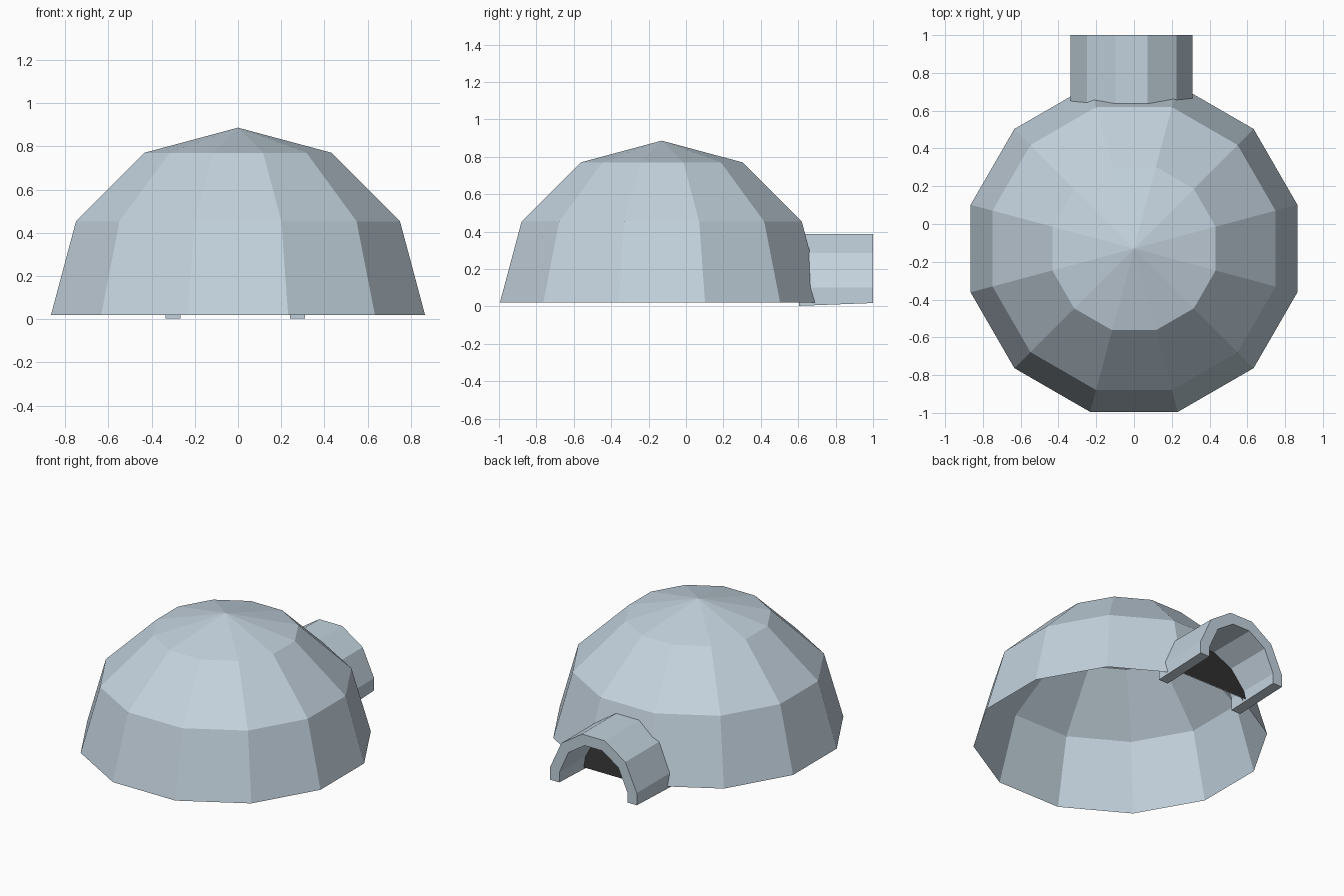
import bpy, bmesh, math

if "Cube" in bpy.data.objects:
    bpy.data.objects.remove(bpy.data.objects["Cube"])

def material(name, rgb):
    m = bpy.data.materials.new(name)
    m.diffuse_color = (*rgb, 1)
    m.use_nodes = True
    m.node_tree.nodes["Principled BSDF"].inputs["Base Color"].default_value = m.diffuse_color
    return m

ICE = material("pale_ice_blue", (0.55, 0.65, 0.73))
DARK = material("dark_grey", (0.03, 0.03, 0.03))

def add_object(name, bm, mat):
    me = bpy.data.meshes.new(name)
    bm.to_mesh(me)
    bm.free()
    me.materials.append(mat)
    ob = bpy.data.objects.new(name, me)
    bpy.context.collection.objects.link(ob)
    return ob

def mirrored(half, cx=0.0):
    """Arch outline from the right foot over the top to the left foot."""
    return [(cx + x, z) for x, z in half] + [(cx - x, z) for x, z in reversed(half)]

# Dome: open twelve-sided shell, three rings and an apex
CY, BASE, R, H = -0.13, 0.02, 0.8955, 0.866
bm = bmesh.new()
rings = []
for lat in (0, 30, 60):
    r = R * math.cos(math.radians(lat))
    z = BASE + H * math.sin(math.radians(lat))
    rings.append([bm.verts.new((r * math.cos(math.radians(15 + 30 * k)),
                                CY + r * math.sin(math.radians(15 + 30 * k)), z))
                  for k in range(12)])
apex = bm.verts.new((0, CY, BASE + H))
for k in range(12):
    n = (k + 1) % 12
    for lo, hi in zip(rings, rings[1:]):
        bm.faces.new((lo[k], lo[n], hi[n], hi[k]))
    bm.faces.new((rings[-1][k], rings[-1][n], apex))
add_object("dome", bm, ICE)

# Entrance tunnel: thick faceted arch running out of the back
CX = -0.0125
outer = mirrored([(0.3225, 0.0), (0.3225, 0.10), (0.2375, 0.285), (0.085, 0.387)], CX)
inner = mirrored([(0.2525, 0.0), (0.2525, 0.085), (0.185, 0.235), (0.065, 0.315)], CX)
loop = outer + inner[::-1]
bm = bmesh.new()
near, far = [], []
for verts, y, foot in ((near, 0.605, 0.003), (far, 1.0, 0.018)):
    for x, z in loop:
        verts.append(bm.verts.new((x, y, max(z, foot))))
n = len(loop)
for i in range(n):
    j = (i + 1) % n
    bm.faces.new((near[i], near[j], far[j], far[i]))
for i in range(len(outer) - 1):      # end rims
    a, b, c, d = i, i + 1, n - 2 - i, n - 1 - i
    bm.faces.new([near[k] for k in (a, d, c, b)])
    bm.faces.new([far[k] for k in (a, b, c, d)])
bmesh.ops.recalc_face_normals(bm, faces=bm.faces)
add_object("entrance_tunnel", bm, ICE)

# Doorway: dark arch panel lying just in front of the sloping dome wall
slope = R * math.cos(math.radians(15)) * (1 - math.cos(math.radians(30))) / (H * 0.5)
wall_y = CY + R * math.cos(math.radians(15)) + 0.006
bm = bmesh.new()
bm.faces.new([bm.verts.new((x, wall_y - slope * (max(z, BASE) - BASE), max(z, BASE)))
              for x, z in inner])
bmesh.ops.recalc_face_normals(bm, faces=bm.faces)
for f in bm.faces:
    f.normal_update()
    if f.normal.y < 0:
        f.normal_flip()
add_object("doorway", bm, DARK)
